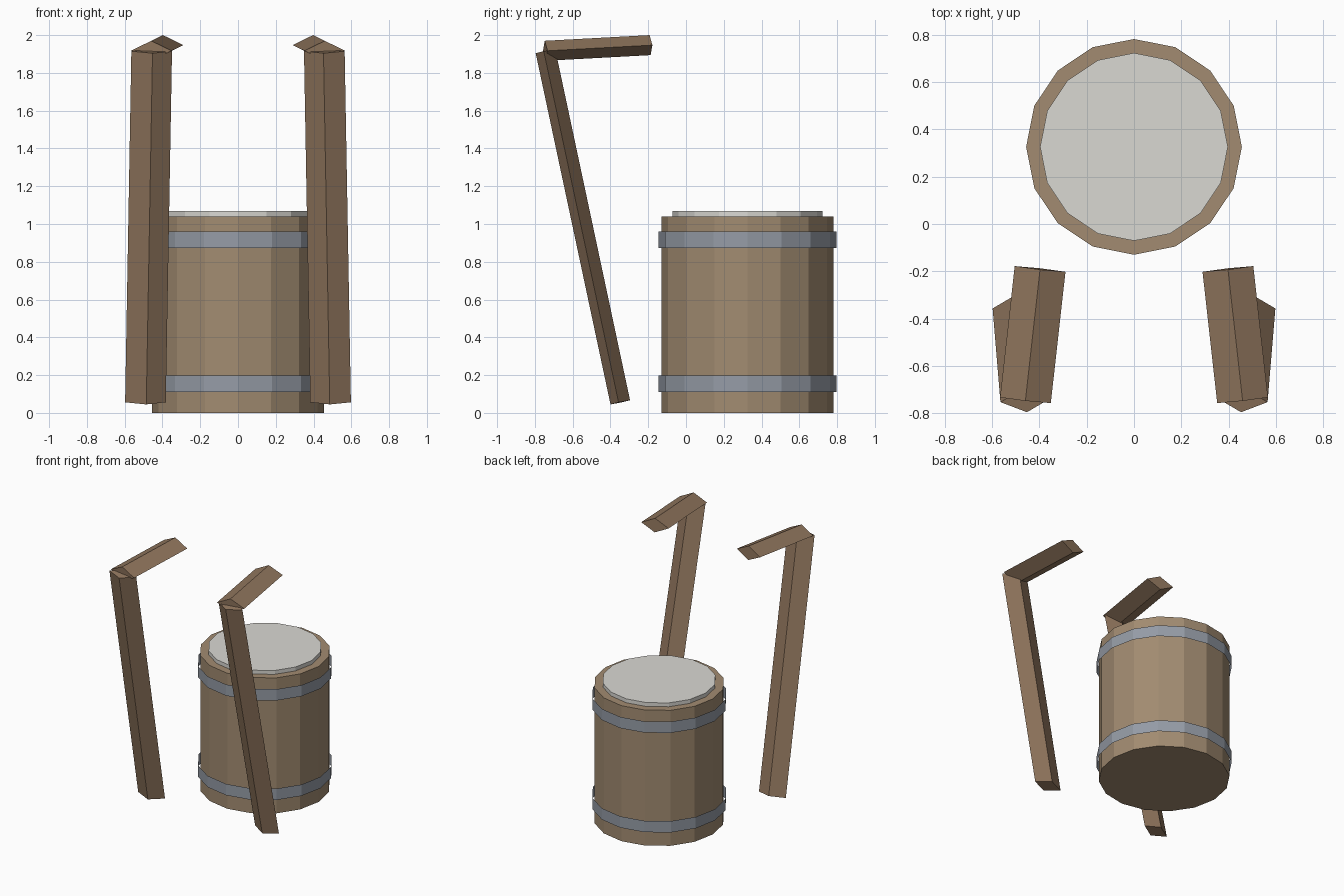
import bpy
from mathutils import Vector

if "Cube" in bpy.data.objects:
    bpy.data.objects.remove(bpy.data.objects["Cube"])

SIDES = 16
CENTRE_Y = 0.326


def material(name, rgb):
    m = bpy.data.materials.new(name)
    m.diffuse_color = (*rgb, 1)
    m.use_nodes = True
    m.node_tree.nodes["Principled BSDF"].inputs["Base Color"].default_value = m.diffuse_color
    return m


wood = material("barrel_wood", (0.36, 0.26, 0.165))
dark_wood = material("beam_wood", (0.28, 0.18, 0.11))
steel = material("hoop_metal", (0.30, 0.33, 0.38))
pale = material("lid_pale", (0.70, 0.69, 0.65))


def drum(name, radius, z0, z1, mat, fill='NGON'):
    bpy.ops.mesh.primitive_cylinder_add(
        vertices=SIDES, radius=radius, depth=z1 - z0, end_fill_type=fill,
        location=(0, CENTRE_Y, (z0 + z1) / 2))
    ob = bpy.context.object
    ob.name = name
    ob.data.materials.append(mat)


def beam(name, start, end, mat, half_w=0.108, half_h=0.053):
    """Diamond-section beam between two points, square-cut ends."""
    a, b = Vector(start), Vector(end)
    axis = (b - a).normalized()
    wide = axis.cross(Vector((0, 0, 1))).normalized() * half_w
    tall = wide.cross(axis).normalized() * half_h
    ring = (wide, tall, -wide, -tall)
    verts = [p + o for p in (a, b) for o in ring]
    faces = [(i, (i + 1) % 4, (i + 1) % 4 + 4, i + 4) for i in range(4)]
    faces += [(3, 2, 1, 0), (4, 5, 6, 7)]
    # keep normals outward
    c = (a + b) / 2
    fixed = []
    for f in faces:
        p = [verts[i] for i in f]
        n = (p[1] - p[0]).cross(p[2] - p[1])
        fixed.append(f if n.dot(sum(p, Vector()) / 4 - c) > 0 else f[::-1])
    me = bpy.data.meshes.new(name)
    me.from_pydata(verts, [], fixed)
    me.materials.append(mat)
    bpy.context.collection.objects.link(bpy.data.objects.new(name, me))


# Barrel body and raised lid
drum("barrel_body", 0.456, 0, 1.04, wood)
drum("barrel_lid", 0.397, 1.03, 1.07, pale)

# Hoops: thin open bands around the barrel
drum("lower_hoop", 0.472, 0.11, 0.197, steel, 'NOTHING')
drum("upper_hoop", 0.472, 0.874, 0.96, steel, 'NOTHING')

# Leaning posts with forward arms, mirrored left and right
for side, s in (("left", -1), ("right", 1)):
    beam(side + "_post", (0.490 * s, -0.348, 0.056),
         (0.457 * s, -0.744, 1.915), dark_wood)
    beam(side + "_arm", (0.459 * s, -0.745, 1.917),
         (0.397 * s, -0.190, 1.947), dark_wood)
